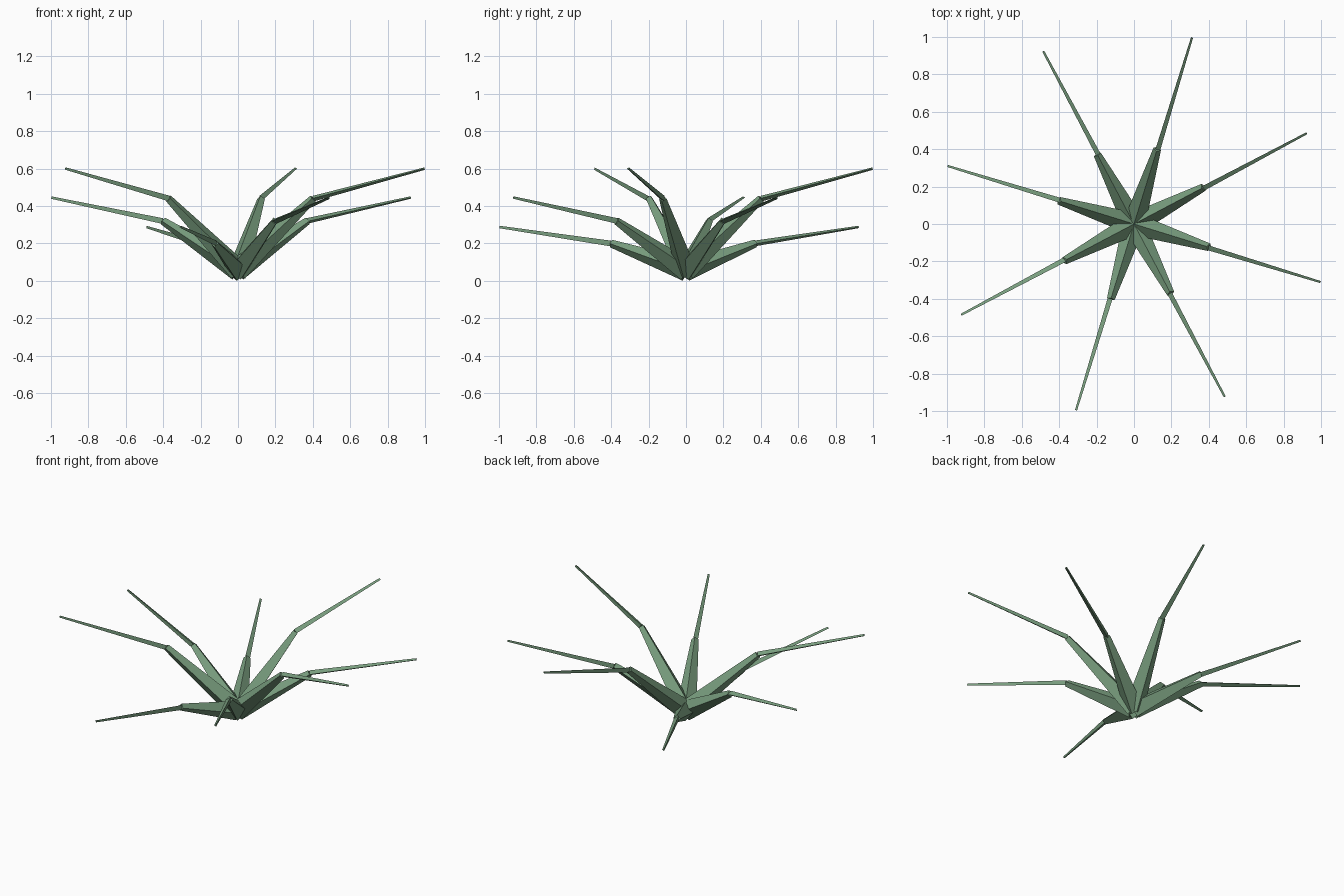
import bpy, bmesh
from math import cos, sin, pi, radians
from mathutils import Vector

if "Cube" in bpy.data.objects:
    bpy.data.objects.remove(bpy.data.objects["Cube"])

mat = bpy.data.materials.new("leaf_green")
mat.diffuse_color = (0.19, 0.34, 0.21, 1)
mat.use_nodes = True
mat.node_tree.nodes["Principled BSDF"].inputs["Base Color"].default_value = mat.diffuse_color


def tapered_prism(bm, a, b, r0, r1, sides, right):
    """Straight tapered prism from a to b, with one corner pointing to 'right'."""
    axis = (b - a).normalized()
    up = right.cross(axis).normalized()
    rings = []
    for centre, r in ((a, r0), (b, r1)):
        rings.append([bm.verts.new(centre + r * (right * cos(2 * pi * k / sides)
                                                 + up * sin(2 * pi * k / sides)))
                      for k in range(sides)])
    lo, hi = rings
    for k in range(sides):
        n = (k + 1) % sides
        bm.faces.new((lo[k], lo[n], hi[n], hi[k]))
    bm.faces.new(lo[::-1])
    bm.faces.new(hi)


def add_part(name, *args):
    bm = bmesh.new()
    tapered_prism(bm, *args)
    bmesh.ops.recalc_face_normals(bm, faces=bm.faces)
    me = bpy.data.meshes.new(name)
    bm.to_mesh(me)
    bm.free()
    me.materials.append(mat)
    bpy.context.collection.objects.link(bpy.data.objects.new(name, me))


# Eight leaves in three repeating heights: (joint z, tip z)
levels = [(0.44, 0.60), (0.32, 0.445), (0.20, 0.288)]
base = Vector((0, 0, 0.058))
for i in range(8):
    phi = -0.3 - i * radians(45)
    out = Vector((cos(phi), sin(phi), 0))
    right = Vector((sin(phi), -cos(phi), 0))
    joint_z, tip_z = levels[i % 3]
    joint = out * 0.42 + Vector((0, 0, joint_z))
    tip = out * 1.043 + Vector((0, 0, tip_z))
    # Thick four-sided lower leaf, thin three-sided leaf tip
    add_part(f"lower_leaf_{i + 1}", base, joint, 0.06, 0.021, 4, right)
    add_part(f"leaf_tip_{i + 1}", joint, tip, 0.0175, 0.0075, 3, right)
